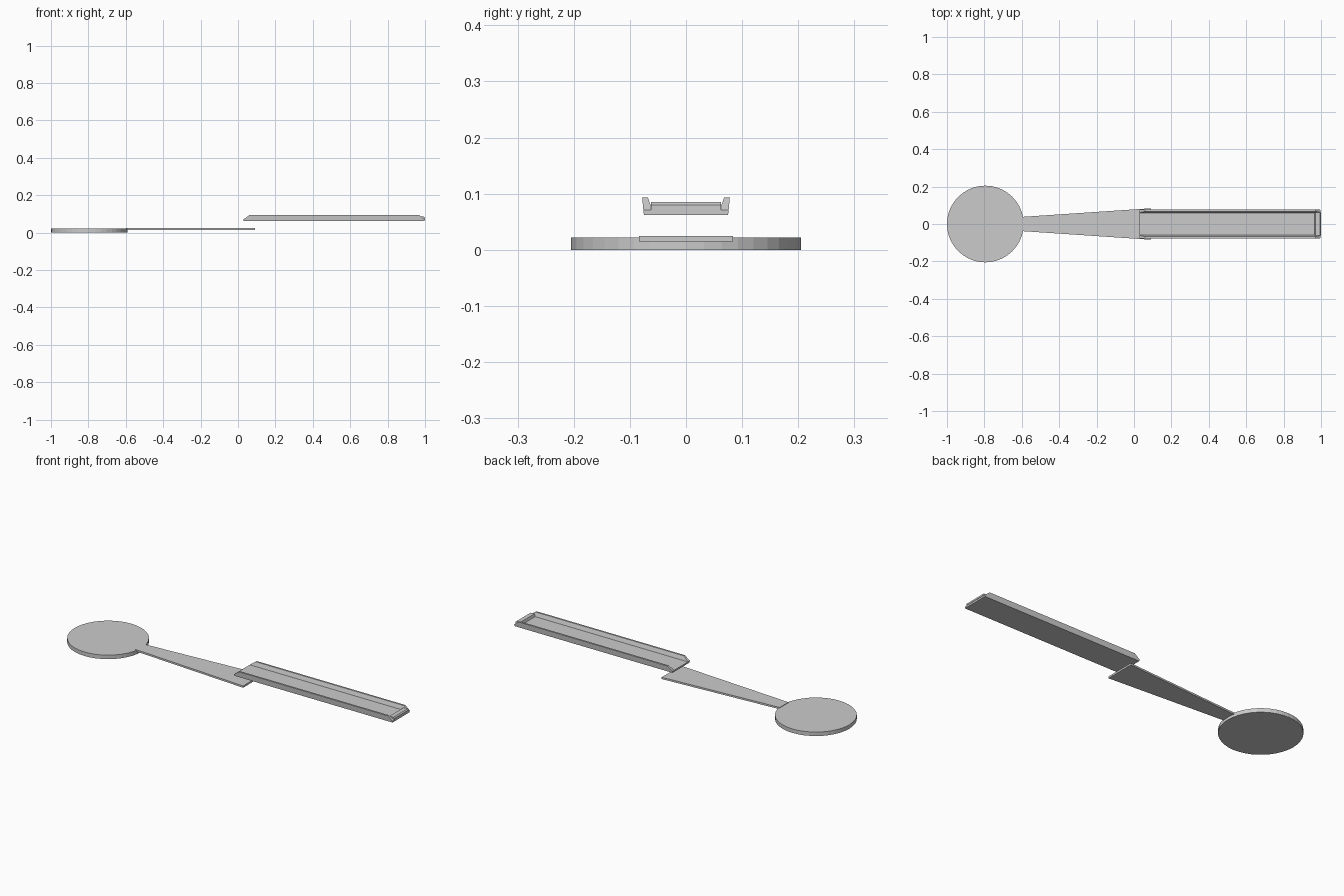
import bpy, bmesh
from mathutils import Matrix

cube = bpy.data.objects.get("Cube")
if cube:
    bpy.data.objects.remove(cube, do_unlink=True)

grey = bpy.data.materials.new("plain_grey")
grey.use_nodes = True
grey.diffuse_color = (0.6, 0.6, 0.6, 1)
grey.node_tree.nodes["Principled BSDF"].inputs["Base Color"].default_value = (0.6, 0.6, 0.6, 1)


def finish(name, bm):
    bmesh.ops.recalc_face_normals(bm, faces=bm.faces)
    mesh = bpy.data.meshes.new(name)
    bm.to_mesh(mesh)
    bm.free()
    mesh.materials.append(grey)
    obj = bpy.data.objects.new(name, mesh)
    bpy.context.collection.objects.link(obj)
    return obj


def loft(name, start, end):
    """Solid between two matching loops of points."""
    bm = bmesh.new()
    a = [bm.verts.new(p) for p in start]
    b = [bm.verts.new(p) for p in end]
    bm.faces.new(a)
    bm.faces.new(b)
    for i in range(len(a)):
        j = (i + 1) % len(a)
        bm.faces.new((a[i], a[j], b[j], b[i]))
    return finish(name, bm)


# Round disc
bm = bmesh.new()
bmesh.ops.create_cone(bm, cap_ends=True, segments=40, radius1=0.205, radius2=0.205,
                      depth=0.022, matrix=Matrix.Translation((-0.795, 0, 0.011)))
finish("disc", bm)

# Flat arm that widens away from the disc
outline = [(-0.6, -0.038), (0.03, -0.08), (0.09, -0.084),
           (0.09, 0.084), (0.03, 0.08), (-0.6, 0.038)]
loft("tapered_arm", [(x, y, 0.015) for x, y in outline],
     [(x, y, 0.025) for x, y in outline])

# Tray floor
floor = [(-0.075, 0.062), (0.075, 0.062), (0.076, 0.071), (-0.076, 0.071)]
loft("tray_floor", [(0.03, y, z) for y, z in floor], [(0.998, y, z) for y, z in floor])

# Flared side rails with sloped ends
for side, label in ((1, "left"), (-1, "right")):
    def rail(low, mid, top):
        return [(low, side * 0.076, 0.071), (top, side * 0.078, 0.093),
                (top, side * 0.068, 0.093), (low, side * 0.06, 0.071)]
    loft("tray_rail_" + label, rail(0.03, 0.03, 0.06), rail(0.998, 0.998, 0.97))

# Lip closing the far end
lip = [(0.965, 0.071), (1.0, 0.071), (1.0, 0.08), (0.994, 0.085), (0.97, 0.085)]
loft("tray_end_lip", [(x, -0.062, z) for x, z in lip], [(x, 0.062, z) for x, z in lip])
